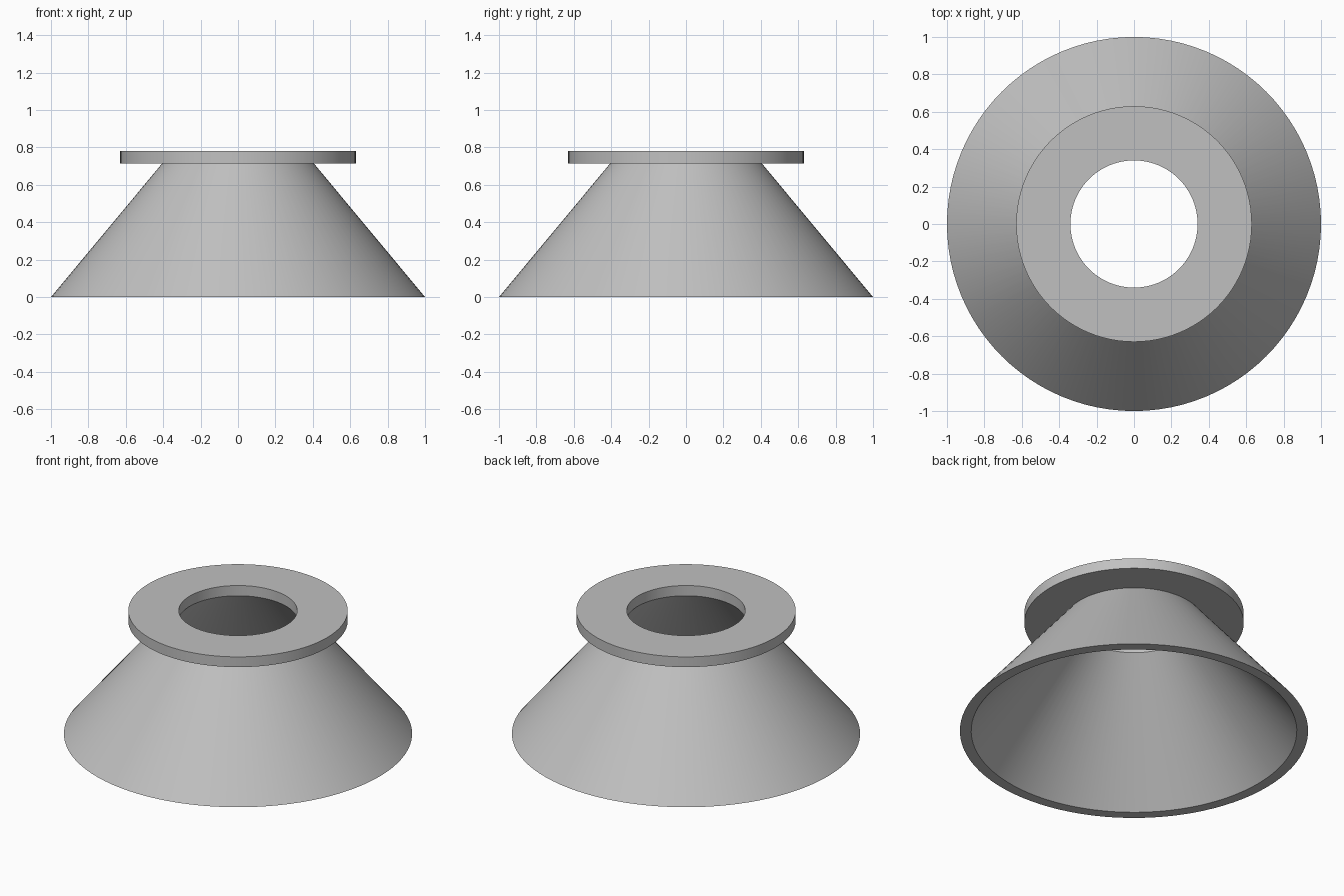
import bpy, bmesh, math

cube = bpy.data.objects.get("Cube")
if cube:
    bpy.data.objects.remove(cube, do_unlink=True)

SEGMENTS = 96

# Single plain grey finish
grey = bpy.data.materials.new("plain grey")
grey.use_nodes = True
colour = (0.53, 0.53, 0.53, 1)
grey.diffuse_color = colour
grey.node_tree.nodes["Principled BSDF"].inputs["Base Color"].default_value = colour


def lathe(name, profile):
    """Revolve a closed (radius, height) outline about the z axis."""
    bm = bmesh.new()
    verts = [bm.verts.new((r, 0, z)) for r, z in profile]
    edges = [bm.edges.new((v, verts[(i + 1) % len(verts)])) for i, v in enumerate(verts)]
    bmesh.ops.spin(bm, geom=verts + edges, cent=(0, 0, 0), axis=(0, 0, 1),
                   angle=math.tau, steps=SEGMENTS, use_merge=True)
    bmesh.ops.remove_doubles(bm, verts=bm.verts, dist=1e-5)
    bmesh.ops.recalc_face_normals(bm, faces=bm.faces)
    mesh = bpy.data.meshes.new(name)
    bm.to_mesh(mesh)
    bm.free()
    mesh.materials.append(grey)
    obj = bpy.data.objects.new(name, mesh)
    bpy.context.collection.objects.link(obj)
    bpy.ops.object.select_all(action="DESELECT")
    obj.select_set(True)
    bpy.context.view_layer.objects.active = obj
    bpy.ops.object.shade_smooth_by_angle(angle=math.radians(25))
    return obj


# Hollow flared cone topped by a flat ring flange, as one continuous shell
lathe("flanged_cone", [
    (1.0, 0), (0.405, 0.715),          # outer cone wall
    (0.63, 0.715), (0.63, 0.78),       # flange underside and rim
    (0.34, 0.78), (0.34, 0.715),       # flange top and bore
    (0.935, 0),                        # inner cone wall
])
